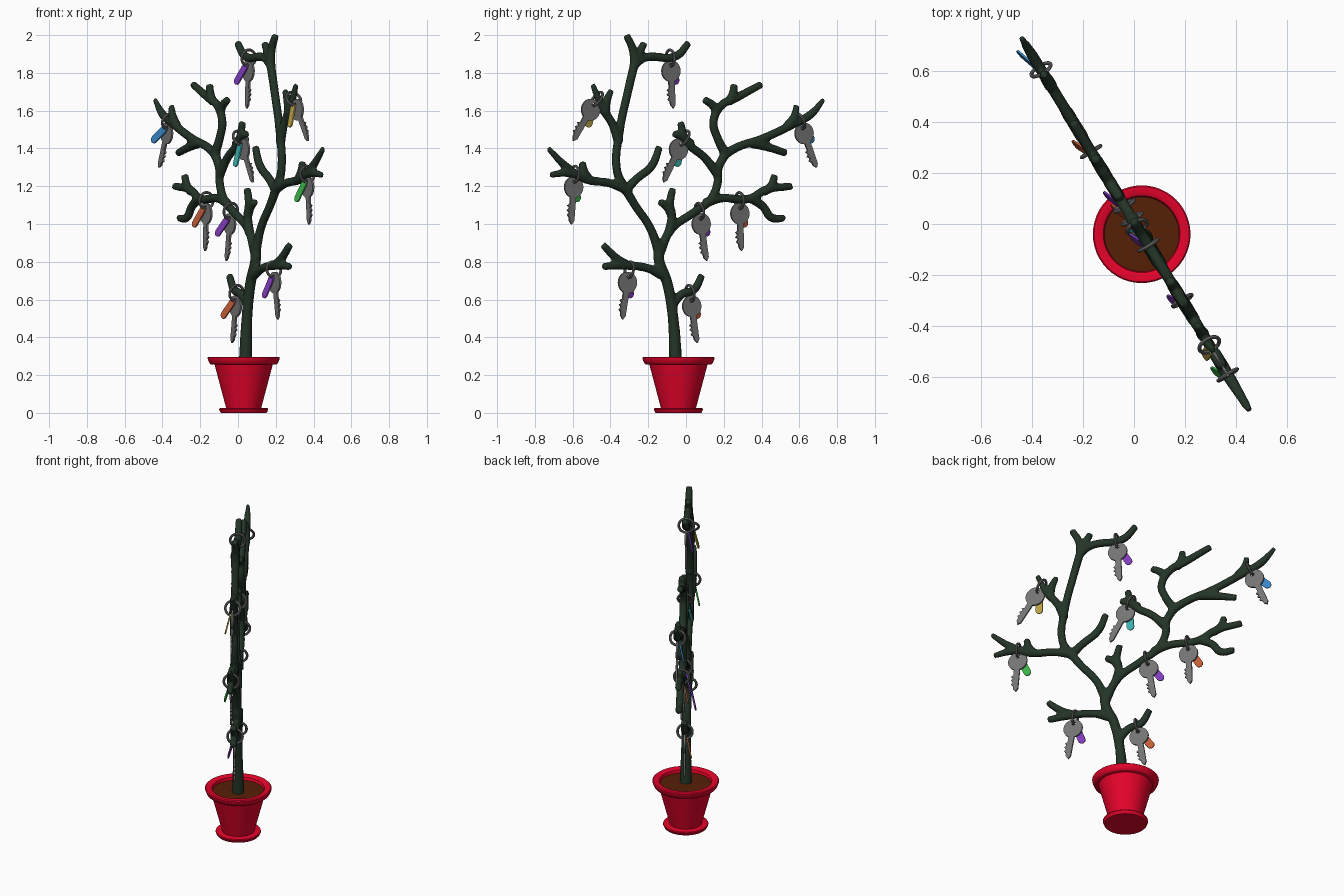
import bpy, bmesh, math
from mathutils import Matrix, Vector

cube = bpy.data.objects.get("Cube")
if cube:
    bpy.data.objects.remove(cube)


def material(name, r, g, b):
    m = bpy.data.materials.new(name)
    m.use_nodes = True
    m.diffuse_color = (r, g, b, 1)
    m.node_tree.nodes["Principled BSDF"].inputs["Base Color"].default_value = (r, g, b, 1)
    return m


red = material("pot red", .84, .001, .025)
brown = material("soil brown", .095, .014, .002)
bark = material("bark green", .017, .034, .02)
steel = material("steel grey", .18, .175, .175)
orange = material("tag orange", .55, .11, .04)
purple = material("tag purple", .22, .045, .5)
teal = material("tag teal", .045, .45, .43)
green = material("tag green", .045, .45, .065)
yellow = material("tag yellow", .51, .37, .065)
blue = material("tag blue", .04, .24, .56)

# The tree is flat: this frame has x along the branches, y up and z across
CENTRE = Vector((.03, -.04, 0))
ALONG = Vector((-.522, .853, 0)).normalized()
UP = Vector((0, 0, 1))
ACROSS = ALONG.cross(UP)


def frame(x, y, z, origin):
    m = Matrix((x, y, z)).transposed().to_4x4()
    m.translation = origin
    return m


PLANE = frame(ALONG, UP, ACROSS, CENTRE)


def add_object(name, data, mat, matrix=None):
    obj = bpy.data.objects.new(name, data)
    bpy.context.collection.objects.link(obj)
    data.materials.append(mat)
    if matrix:
        obj.matrix_world = matrix
    return obj


def bake(obj):
    """Turn a curve or a mesh with modifiers into a plain mesh object."""
    bpy.context.view_layer.update()
    graph = bpy.context.evaluated_depsgraph_get()
    mesh = bpy.data.meshes.new_from_object(obj.evaluated_get(graph))
    name, matrix, mat = obj.name, obj.matrix_world.copy(), obj.data.materials[0]
    bpy.data.objects.remove(obj)
    mesh.materials.clear()
    return add_object(name, mesh, mat, matrix)


def smooth(obj):
    bpy.ops.object.select_all(action='DESELECT')
    obj.select_set(True)
    bpy.context.view_layer.objects.active = obj
    bpy.ops.object.shade_smooth_by_angle(angle=math.radians(40))


def lathe(name, profile, mat):
    bm = bmesh.new()
    verts = [bm.verts.new((r, 0, z)) for r, z in profile]
    edges = [bm.edges.new(pair) for pair in zip(verts, verts[1:])]
    bmesh.ops.spin(bm, geom=verts + edges, cent=(0, 0, 0), axis=(0, 0, 1),
                   angle=math.tau, steps=48)
    bmesh.ops.remove_doubles(bm, verts=bm.verts, dist=.0001)
    bmesh.ops.recalc_face_normals(bm, faces=bm.faces)
    mesh = bpy.data.meshes.new(name)
    bm.to_mesh(mesh)
    bm.free()
    smooth(add_object(name, mesh, mat, Matrix.Translation(CENTRE)))


def add_loop(curve, points):
    spline = curve.splines.new('POLY')
    spline.points.add(len(points) - 1)
    for p, co in zip(spline.points, points):
        p.co = (*co, 1) if len(co) == 3 else (*co, 0, 1)
    spline.use_cyclic_u = True


def arc(radius, start, end, steps, y=0):
    angles = [math.radians(start + (end - start) * i / steps) for i in range(steps + 1)]
    return [(radius * math.cos(a), y + radius * math.sin(a)) for a in angles]


def plate(name, loops, thickness, mat, matrix):
    curve = bpy.data.curves.new(name, 'CURVE')
    curve.dimensions = '2D'
    curve.fill_mode = 'BOTH'
    curve.extrude = thickness / 2
    for loop in loops:
        add_loop(curve, loop)
    smooth(bake(add_object(name, curve, mat, matrix)))


# Pot with a rounded rim, its saucer and the soil
lathe("pot", [(0, .015), (.09, .015), (.154, .256), (.174, .257), (.181, .263),
              (.19, .284), (.191, .292), (.186, .297), (.16, .297), (.15, .291),
              (.143, .26), (0, .25)], red)
lathe("saucer", [(0, 0), (.12, 0), (.124, .004), (.13, .018), (.128, .024),
                 (.12, .026), (0, .026)], red)
lathe("soil", [(0, .276), (.147, .273), (.137, .262), (0, .26)], brown)

# Tree: every branch is a tapered tube, given as (y, z) points of the flat tree
tree_curve = bpy.data.curves.new("tree", 'CURVE')
tree_curve.dimensions = '3D'
tree_curve.bevel_depth = 1
tree_curve.bevel_resolution = 4
tree_curve.resolution_u = 8
tree_curve.use_fill_caps = True


def branch(*points, base=.027, mid=.0235, tip=.02):
    spline = tree_curve.splines.new('BEZIER')
    spline.bezier_points.add(len(points) - 1)
    last = len(points) - 1
    for i, (p, (y, z)) in enumerate(zip(spline.bezier_points, points)):
        p.co = ((y - CENTRE.y) / ALONG.y, z, 0)
        p.handle_left_type = p.handle_right_type = 'AUTO'
        p.radius = base if i == 0 else tip if i == last else mid


# Trunk and lowest branches
branch((-.055, .25), (-.068, .5), (-.1, .69), (-.145, .82), (-.14, .9), base=.037, mid=.029, tip=.028)
branch((-.075, .57), (-.02, .63), (.04, .65), (.085, .73))
branch((-.13, .73), (-.2, .765), (-.34, .78), (-.44, .775))
branch((-.31, .78), (-.37, .82), (-.44, .89))
# Limb on the right side
branch((-.14, .84), (-.19, .98), (-.27, 1.1), (-.33, 1.2), tip=.026)
branch((-.31, 1.18), (-.4, 1.215), (-.54, 1.24), (-.63, 1.3), (-.73, 1.4), tip=.015)
branch((-.54, 1.25), (-.62, 1.27), (-.72, 1.26), tip=.016)
branch((-.51, 1.23), (-.54, 1.28), (-.55, 1.33))
branch((-.32, 1.18), (-.26, 1.24), (-.18, 1.31), (-.14, 1.41))
branch((-.32, 1.18), (-.365, 1.28), (-.35, 1.5), (-.31, 1.69), (-.265, 1.88), tip=.025)
branch((-.355, 1.43), (-.39, 1.53), (-.44, 1.61), (-.495, 1.74), tip=.015)
branch((-.43, 1.58), (-.42, 1.65), (-.395, 1.71), tip=.016)
branch((-.27, 1.84), (-.28, 1.92), (-.315, 2))
branch((-.27, 1.85), (-.25, 1.9), (-.22, 1.96))
branch((-.28, 1.84), (-.22, 1.88), (-.05, 1.89), (.015, 1.96))
# Limb on the left side
branch((-.145, .83), (-.08, .97), (.04, 1.06), (.13, 1.13), (.168, 1.22), (.17, 1.29), (.22, 1.39), tip=.026)
branch((-.09, .95), (-.075, 1.05), (-.085, 1.1), (-.07, 1.19))
branch((-.075, 1.05), (-.1, 1.09), (-.14, 1.12))
branch((.1, 1.11), (.18, 1.135), (.34, 1.135), (.42, 1.18), (.56, 1.2))
branch((.34, 1.14), (.41, 1.09), (.45, 1.035), (.52, 1.03))
branch((.41, 1.17), (.45, 1.2), (.47, 1.26))
branch((.17, 1.26), (.1, 1.35), (0, 1.44), (-.03, 1.54))
branch((.03, 1.42), (-.02, 1.46), (-.065, 1.48))
branch((.21, 1.37), (.165, 1.46), (.145, 1.54), (.19, 1.63), (.26, 1.665), (.4, 1.74))
branch((.165, 1.6), (.14, 1.63), (.095, 1.66))
branch((.22, 1.64), (.245, 1.68), (.255, 1.74))
branch((.19, 1.36), (.28, 1.41), (.4, 1.45), (.57, 1.53), (.66, 1.58), (.73, 1.66), tip=.013)
branch((.34, 1.43), (.44, 1.405), (.53, 1.375))
branch((.54, 1.52), (.575, 1.57), (.585, 1.63), tip=.016)

# Fuse the tubes and soften the joints
tree = bake(add_object("tree", tree_curve, bark, PLANE))
remesh = tree.modifiers.new("fuse", 'REMESH')
remesh.mode = 'VOXEL'
remesh.voxel_size = .008
remesh.use_smooth_shade = True
soften = tree.modifiers.new("soften", 'SMOOTH')
soften.iterations = 8
bake(tree)

# Key outline: round head, notched blade and a hole for the ring
HEAD = arc(.057, -72, 252, 36)
BLADE = [(-.016, -.09), (-.03, -.1), (-.017, -.111), (-.03, -.124), (-.016, -.136),
         (-.027, -.15), (-.014, -.162), (-.012, -.18), (.004, -.198), (.017, -.178)]
HOLE = arc(.011, 0, 345, 23, y=.03)
TAG_TOP, TAG_END = Vector((0, .035, -.012)), Vector((.06, -.072, -.042))


def key_set(name, y, z, tilt, tag_mat):
    spot = Matrix.Translation(((y - CENTRE.y) / ALONG.y, z, 0))
    matrix = PLANE @ spot @ Matrix.Rotation(math.radians(tilt), 4, 'Z')
    plate(name + "_key", [HEAD + BLADE, HOLE], .011, steel, matrix)
    # Split ring through the head, looped over the branch
    ring = bpy.data.curves.new(name + "_ring", 'CURVE')
    ring.dimensions = '3D'
    ring.bevel_depth = .0075
    ring.bevel_resolution = 2
    add_loop(ring, [(0, v, u) for u, v in arc(.043, 0, 350, 35, y=.069)])
    smooth(bake(add_object(name + "_ring", ring, steel, matrix)))
    # Coloured tag leaning away from the key
    up = (TAG_TOP - TAG_END).normalized()
    face = (Vector((0, 0, 1)) - up * up.z).normalized()
    length = (TAG_TOP - TAG_END).length
    shape = arc(.022, 180, 360, 12, y=.022) + arc(.022, 0, 180, 12, y=length - .022)
    plate(name + "_tag", [shape], .008, tag_mat, matrix @ frame(up.cross(face), up, face, TAG_END))


key_set("low_left", .03, .565, 9, orange)
key_set("low_right", -.31, .69, -10, purple)
key_set("inner_left", .08, 1.0, 9, purple)
key_set("middle_left", .285, 1.055, 2, orange)
key_set("inner_high", -.04, 1.395, -29, teal)
key_set("outer_right", -.595, 1.195, -5, green)
key_set("high_right", -.505, 1.605, -34, yellow)
key_set("top", -.08, 1.81, 3, purple)
key_set("outer_left", .625, 1.48, 22, blue)
